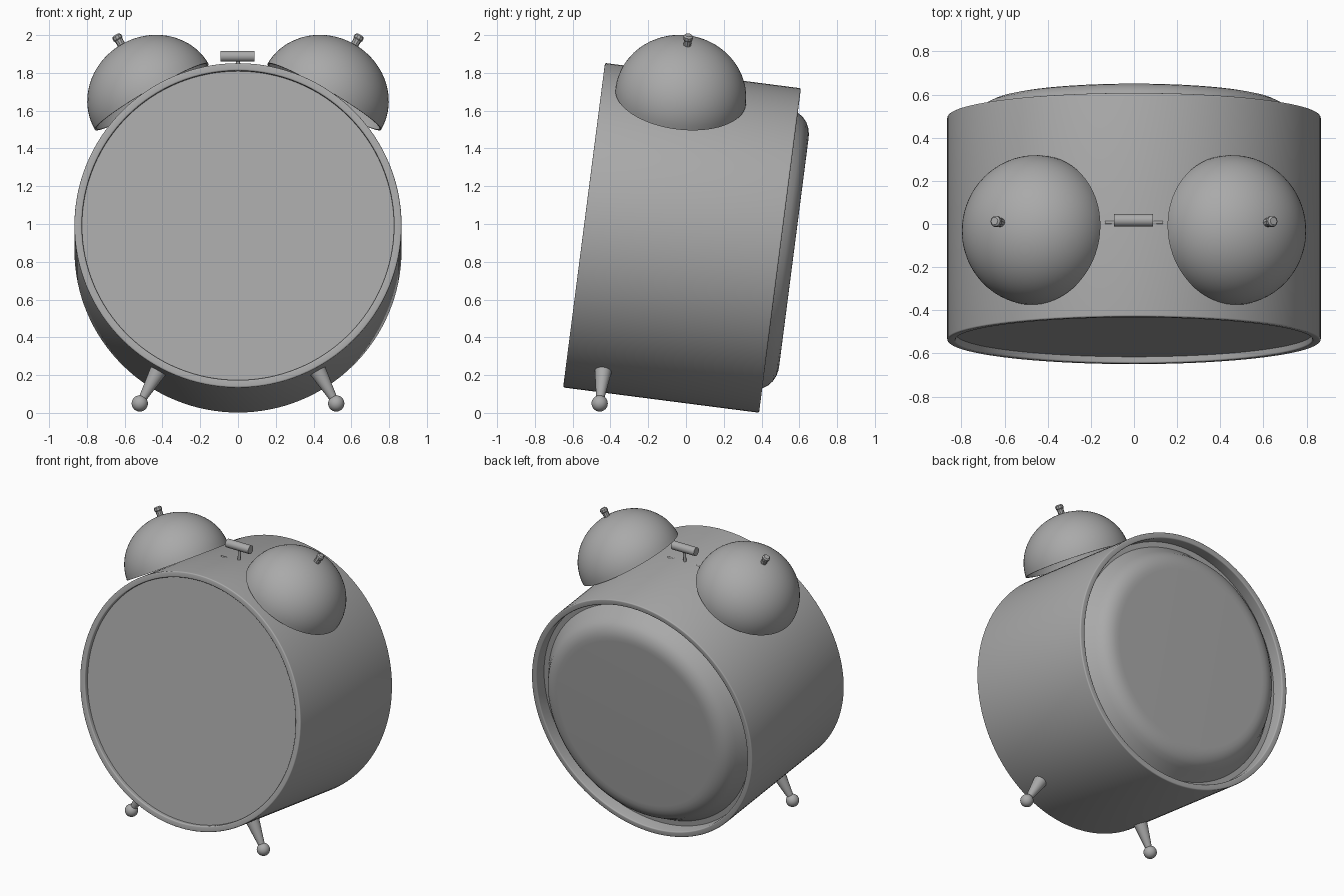
import bpy, bmesh
from math import radians, sin, cos, pi
from mathutils import Matrix, Vector

cube = bpy.data.objects.get("Cube")
if cube:
    bpy.data.objects.remove(cube)

grey = bpy.data.materials.new("plain grey")
grey.use_nodes = True
colour = (0.4, 0.4, 0.4, 1)
grey.diffuse_color = colour
grey.node_tree.nodes["Principled BSDF"].inputs["Base Color"].default_value = colour


def lathe(name, profile, matrix, steps=64, angle=35):
    """Spin (radius, height) points about the local z axis."""
    bm = bmesh.new()
    verts = [bm.verts.new((r, 0, h)) for r, h in profile]
    edges = [bm.edges.new(pair) for pair in zip(verts, verts[1:])]
    bmesh.ops.spin(bm, geom=verts + edges, cent=(0, 0, 0), axis=(0, 0, 1),
                   angle=2 * pi, steps=steps)
    bmesh.ops.remove_doubles(bm, verts=bm.verts, dist=0.0001)
    bmesh.ops.recalc_face_normals(bm, faces=bm.faces)
    mesh = bpy.data.meshes.new(name)
    bm.to_mesh(mesh)
    bm.free()
    mesh.materials.append(grey)
    obj = bpy.data.objects.new(name, mesh)
    bpy.context.collection.objects.link(obj)
    obj.matrix_world = matrix
    bpy.ops.object.select_all(action='DESELECT')
    obj.select_set(True)
    bpy.context.view_layer.objects.active = obj
    bpy.ops.object.shade_smooth_by_angle(angle=radians(angle))
    return obj


def arc(r, h, radius, height, start, end, count):
    """Profile points on an elliptic arc, angles in degrees."""
    angles = [radians(start + (end - start) * i / count) for i in range(count + 1)]
    return [(r + radius * cos(a), h + height * sin(a)) for a in angles]


def along(start, end):
    """Matrix with its origin at start and local z pointing to end."""
    start, end = Vector(start), Vector(end)
    turn = (end - start).to_track_quat('Z', 'Y').to_matrix().to_4x4()
    return Matrix.Translation(start) @ turn


def rod(name, start, end, r1, r2, steps=24):
    length = (Vector(end) - Vector(start)).length
    return lathe(name, [(0, 0), (r1, 0), (r2, length), (0, length)],
                 along(start, end), steps)


# The whole case leans back
lean = Matrix.Translation((0, -0.024, 0.927)) @ Matrix.Rotation(radians(-7.35), 4, 'X')
case = lean @ Matrix.Rotation(radians(-90), 4, 'X')
R, FRONT, BACK, B = 0.866, -0.52, 0.526, 0.008

# Drum shell with a softly rounded lip at both ends
shell = [(0.80, -0.46), (0.826, -0.46)]
shell += arc(0.826 + B, FRONT + B, B, B, 180, 270, 4)
shell += arc(R - B, FRONT + B, B, B, 270, 360, 4)
shell += arc(R - B, BACK - B, B, B, 0, 90, 4)
shell += arc(0.826 + B, BACK - B, B, B, 90, 180, 4)
shell += [(0.826, 0.44), (0.80, 0.44), (0.80, -0.46)]
lathe("case_shell", shell, case, 128)

# Plain dial set behind the front lip
lathe("dial", [(0, FRONT + 0.03), (0.827, FRONT + 0.03), (0.827, -0.47), (0, -0.47)], case, 128)

# Back cover with sloping sides and a rounded shoulder
lathe("back_cover", [(0, 0.43), (0.827, 0.43), (0.827, 0.442), (0.79, 0.442), (0.762, 0.484),
                     (0.738, 0.523), (0.716, 0.556), (0.69, 0.578), (0.66, 0.592),
                     (0.63, 0.599), (0.60, 0.60), (0, 0.60)], case, 128)

# Hollow domed bells with a small knob on each
dome = arc(0, 0, 0.348, 0.32, 0, 90, 20) + arc(0, 0, 0.338, 0.31, 90, 0, 20) + [(0.348, 0)]
for side, s in (("left", 1), ("right", -1)):
    seat = lean @ Matrix.Translation((s * 0.457, -0.1, 0.74)) @ Matrix.Rotation(s * radians(30), 4, 'Y')
    lathe(side + "_bell", dome, seat)
    lathe(side + "_bell_knob", [(0, 0.30), (0.02, 0.30), (0.022, 0.35), (0.026, 0.355),
                                (0.026, 0.372), (0.018, 0.38), (0, 0.38)], seat, 10)

# Hammer between the bells, on a stem in a slim slot bar
rod("hammer_head", (-0.093, 0.017, 1.888), (0.088, 0.017, 1.888), 0.029, 0.029)
rod("hammer_stem", (0, 0.012, 1.76), (0, 0.017, 1.888), 0.01, 0.01, 16)
rod("hammer_slot_bar", (-0.135, 0.007, 1.785), (0.135, 0.007, 1.785), 0.008, 0.008, 16)

# Tapered front legs with ball feet
ball = arc(0, 0, 0.043, 0.043, -90, 90, 16)
for side, s in (("left", 1), ("right", -1)):
    foot = (s * 0.52, -0.457, 0.05)
    rod(side + "_leg", foot, (s * 0.415, -0.437, 0.235), 0.017, 0.047)
    lathe(side + "_foot", ball, Matrix.Translation(foot), 32)
